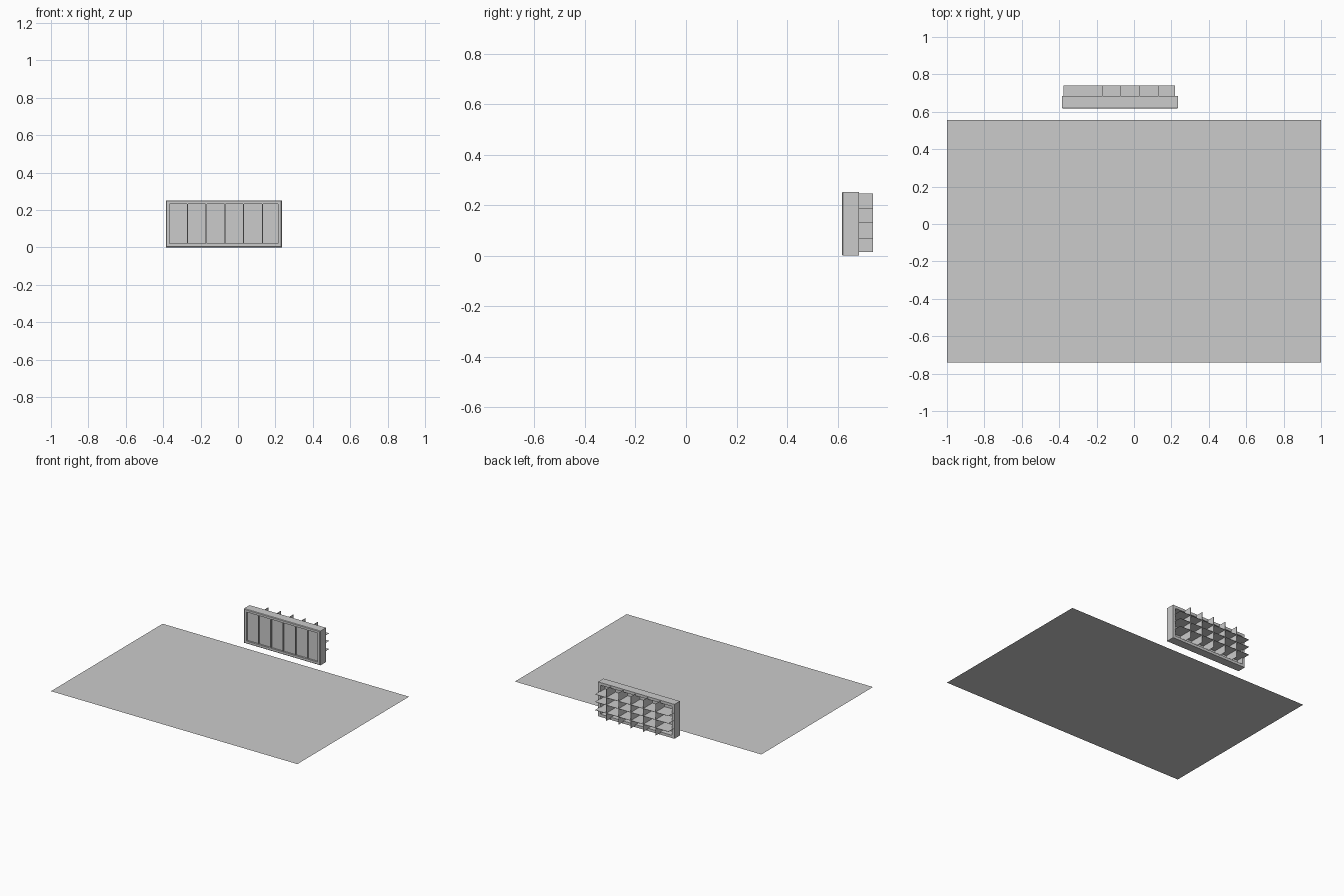
import bpy

if "Cube" in bpy.data.objects:
    bpy.data.objects.remove(bpy.data.objects["Cube"])

X0, X1, Y0, Y1, H = -0.385, 0.235, 0.617, 0.684, 0.252
DIVIDERS = [-0.27, -0.17, -0.07, 0.03, 0.13]
SHELVES = [0.07, 0.13, 0.185]


def mesh(name, verts, faces):
    me = bpy.data.meshes.new(name)
    me.from_pydata(verts, [], faces)
    ob = bpy.data.objects.new(name, me)
    bpy.context.collection.objects.link(ob)
    return ob


def box(name, x0, x1, y0, y1, z0, z1):
    v = [(x, y, z) for x in (x0, x1) for y in (y0, y1) for z in (z0, z1)]
    f = [(0, 1, 3, 2), (4, 6, 7, 5), (0, 4, 5, 1),
         (2, 3, 7, 6), (0, 2, 6, 4), (1, 5, 7, 3)]
    return mesh(name, v, f)


def rect(inset, y):
    return [(X0 + inset, y, inset), (X1 - inset, y, inset),
            (X1 - inset, y, H - inset), (X0 + inset, y, H - inset)]


# Flat floor sheet
mesh("floor_sheet", [(-1, -0.74, 0), (1, -0.74, 0), (1, 0.555, 0), (-1, 0.555, 0)],
     [(0, 1, 2, 3)])

# Outer frame: closed rectangular ring with a small front chamfer
loops = [rect(0.004, Y0), rect(0, Y0 + 0.004), rect(0, Y1), rect(0.02, Y1), rect(0.02, Y0)]
n = len(loops)
mesh("outer_frame", [p for l in loops for p in l],
     [(i * 4 + k, i * 4 + (k + 1) % 4, (i + 1) % n * 4 + (k + 1) % 4, (i + 1) % n * 4 + k)[::-1]
      for i in range(n) for k in range(4)])

# Recessed front panel
box("panel", X0 + 0.02, X1 - 0.02, 0.63, 0.634, 0.02, H - 0.02)

# Upright bars on the front and thin dividers behind
for i, x in enumerate(DIVIDERS):
    box(f"front_bar_{i}", x - 0.003, x + 0.003, 0.62, 0.632, 0.02, H - 0.02)
    box(f"divider_{i}", x - 0.001, x + 0.001, 0.632, 0.74, 0.014, 0.246)

# Thin shelves crossing the dividers
for i, z in enumerate(SHELVES):
    box(f"shelf_{i}", -0.376, 0.22, 0.632, 0.74, z - 0.001, z + 0.001)
